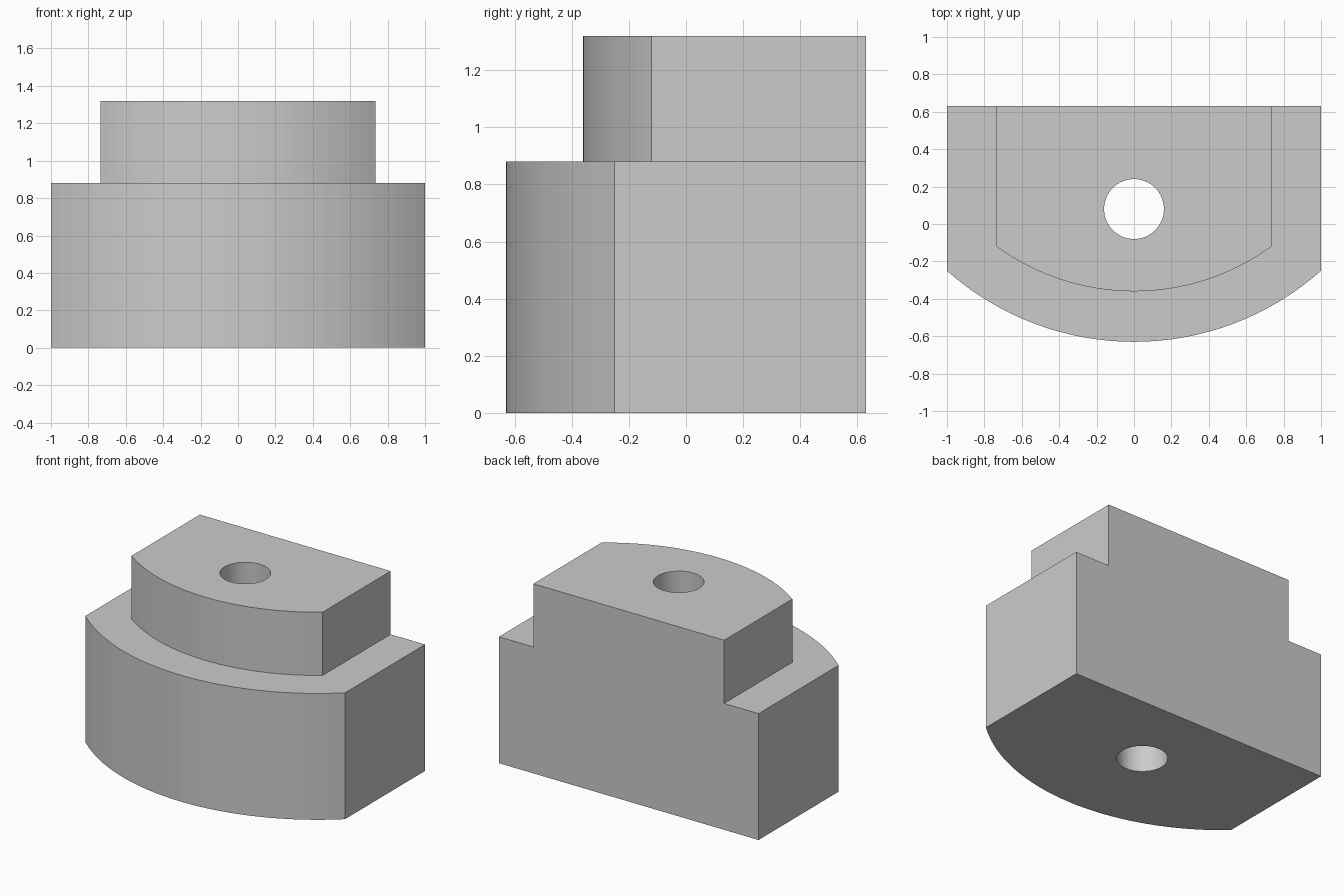
import bpy, bmesh, math

cube = bpy.data.objects.get("Cube")
if cube:
    bpy.data.objects.remove(cube, do_unlink=True)

BACK = 0.63
HEIGHT, STEP = 1.32, 0.88

grey = bpy.data.materials.new("plain grey")
grey.use_nodes = True
colour = (0.6, 0.6, 0.6, 1)
grey.diffuse_color = colour
grey.node_tree.nodes["Principled BSDF"].inputs["Base Color"].default_value = colour


def bowed_outline(half, corner_y, front_y, segments=32):
    """Back left corner, bowed front from left to right, back right corner."""
    sag = corner_y - front_y
    radius = (half ** 2 + sag ** 2) / (2 * sag)
    sweep = math.asin(half / radius)
    pts = [(-half, BACK)]
    for i in range(segments + 1):
        a = sweep * (2 * i / segments - 1)
        pts.append((radius * math.sin(a), front_y + radius * (1 - math.cos(a))))
    return pts + [(half, BACK)]


# Stepped body: wide bowed base with a narrower bowed tier, sharing a flat back
bm = bmesh.new()


def ring(outline, z):
    return [bm.verts.new((x, y, z)) for x, y in outline]


def walls(low, high):
    for i in range(len(low) - 1):
        bm.faces.new((low[i], low[i + 1], high[i + 1], high[i]))


base = bowed_outline(1.0, -0.25, -0.63)
tier = bowed_outline(0.735, -0.12, -0.36)
bottom, ledge = ring(base, 0), ring(base, STEP)
tier_foot, top = ring(tier, STEP), ring(tier, HEIGHT)
walls(bottom, ledge)
walls(tier_foot, top)
bm.faces.new(bottom)
bm.faces.new(top)
bm.faces.new(ledge + tier_foot[::-1])
bm.faces.new((bottom[0], ledge[0], tier_foot[0], top[0],
              top[-1], tier_foot[-1], ledge[-1], bottom[-1]))
bmesh.ops.recalc_face_normals(bm, faces=bm.faces)
mesh = bpy.data.meshes.new("stepped_block")
bm.to_mesh(mesh)
bm.free()
mesh.materials.append(grey)
block = bpy.data.objects.new("stepped_block", mesh)
bpy.context.collection.objects.link(block)

# Vertical bore right through the block
bpy.ops.mesh.primitive_cylinder_add(vertices=64, radius=0.16, depth=2,
                                    location=(0, 0.08, HEIGHT / 2))
cutter = bpy.context.object
cutter.name = "bore_cutter"
cutter.hide_render = True
cutter.data.materials.append(grey)
bore = block.modifiers.new("bore", 'BOOLEAN')
bore.operation = 'DIFFERENCE'
bore.solver = 'EXACT'
bore.object = cutter

bpy.ops.object.select_all(action='DESELECT')
block.select_set(True)
bpy.context.view_layer.objects.active = block
bpy.ops.object.modifier_apply(modifier="bore")
bpy.data.objects.remove(cutter, do_unlink=True)
